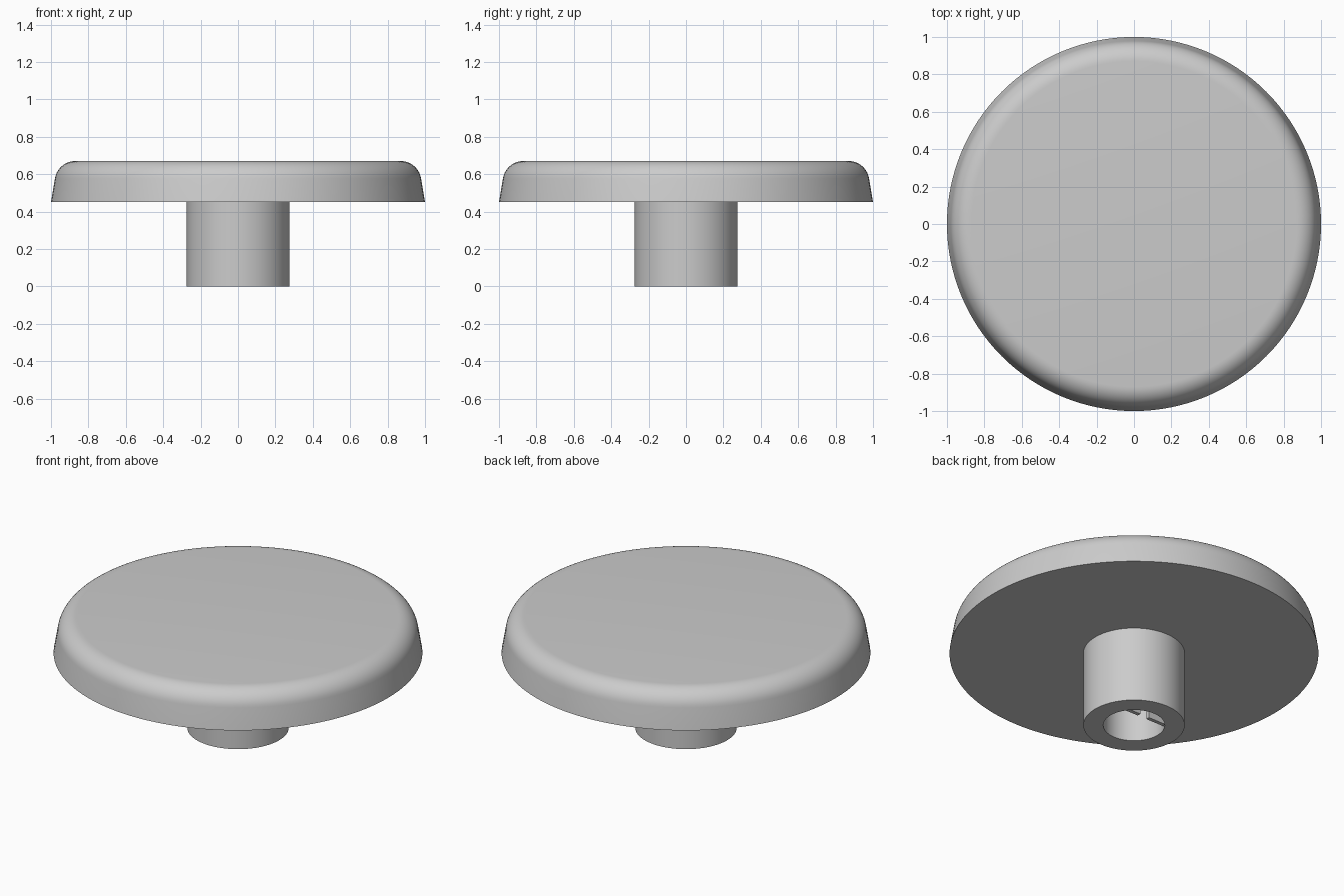
import bpy
import bmesh
import math

cube = bpy.data.objects.get("Cube")
if cube:
    bpy.data.objects.remove(cube, do_unlink=True)

GREY = (0.6, 0.6, 0.6, 1.0)
grey = bpy.data.materials.new("plain grey")
grey.use_nodes = True
grey.diffuse_color = GREY
grey.node_tree.nodes["Principled BSDF"].inputs["Base Color"].default_value = GREY


def add_object(name, bm):
    bmesh.ops.recalc_face_normals(bm, faces=bm.faces[:])
    mesh = bpy.data.meshes.new(name)
    bm.to_mesh(mesh)
    bm.free()
    mesh.materials.append(grey)
    obj = bpy.data.objects.new(name, mesh)
    bpy.context.collection.objects.link(obj)
    return obj


def smooth(obj):
    bpy.ops.object.select_all(action='DESELECT')
    obj.select_set(True)
    bpy.context.view_layer.objects.active = obj
    bpy.ops.object.shade_smooth_by_angle(angle=math.radians(30))


def lathe(name, profile, segments, caps=False, closed=False):
    """Turn (radius, z) points around z, with flat end caps or a closed section."""
    bm = bmesh.new()
    rings = []
    for r, z in profile:
        rings.append([bm.verts.new((r * math.cos(a), r * math.sin(a), z))
                      for a in (math.tau * i / segments for i in range(segments))])
    pairs = list(zip(rings, rings[1:]))
    if closed:
        pairs.append((rings[-1], rings[0]))
    for low, high in pairs:
        for i in range(segments):
            j = (i + 1) % segments
            bm.faces.new((low[i], low[j], high[j], high[i]))
    if caps:
        bm.faces.new(rings[0])
        bm.faces.new(rings[-1])
    obj = add_object(name, bm)
    smooth(obj)
    return obj


# Round cap: slightly tapered side, rounded upper rim, flat top and underside
CAP_BOTTOM, CAP_TOP, FILLET = 0.45, 0.67, 0.11
profile = [(1.0, CAP_BOTTOM)]
for step in range(11):
    angle = math.radians(8.5 + (90 - 8.5) * step / 10)
    profile.append((0.87 + FILLET * math.cos(angle),
                    CAP_TOP - FILLET + FILLET * math.sin(angle)))
lathe("cap", profile, 128, caps=True)

# Hollow stem below the cap
OUTER, BORE = 0.275, 0.167
lathe("stem", [(OUTER, 0), (OUTER, CAP_BOTTOM), (BORE, CAP_BOTTOM), (BORE, 0)],
      64, closed=True)

# Split key wall inside the bore, one thin rib on each side of the slit
for side, name in ((1, "left_key_rib"), (-1, "right_key_rib")):
    bm = bmesh.new()
    bmesh.ops.create_cube(bm, size=1)
    for v in bm.verts:
        v.co.x = side * (0.16 if v.co.x > 0 else 0.03)
        v.co.y = 0.09 if v.co.y > 0 else 0.068
        v.co.z = CAP_BOTTOM if v.co.z > 0 else 0.02
    add_object(name, bm)
